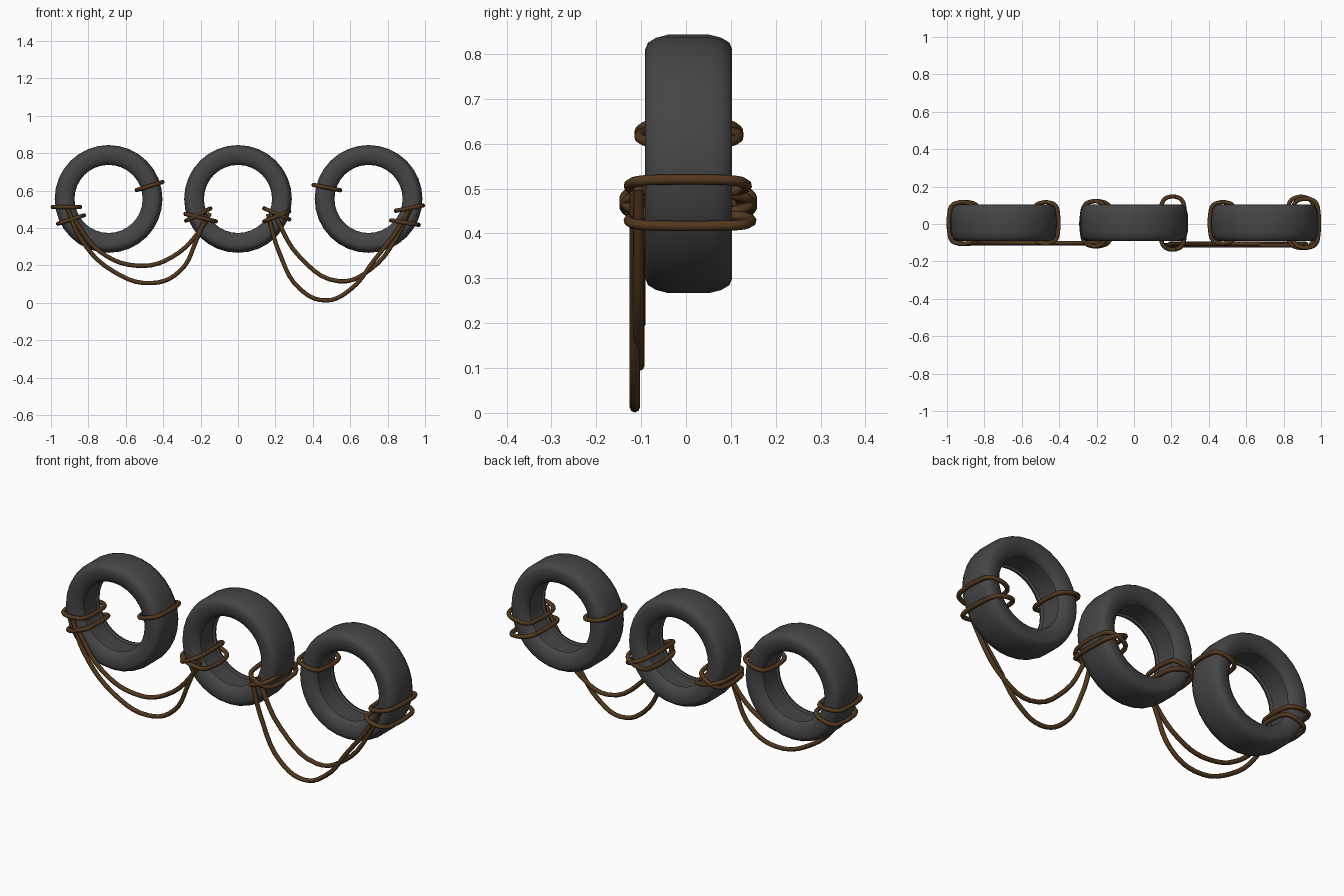
import bpy, bmesh, math
from mathutils import Vector

if "Cube" in bpy.data.objects:
    bpy.data.objects.remove(bpy.data.objects["Cube"])


def material(name, color):
    m = bpy.data.materials.new(name)
    m.diffuse_color = (*color, 1)
    m.use_nodes = True
    m.node_tree.nodes["Principled BSDF"].inputs["Base Color"].default_value = m.diffuse_color
    return m


RUBBER = material("dark_rubber", (0.06, 0.06, 0.06))
ROPE = material("brown_rope", (0.085, 0.04, 0.013))
TYRE_Z, TYRE_Y = 0.555, 0.006

# Tyre cross-section as (radius, y offset): tread, sidewalls, inner lips, shallow hollow
half = [(0.288, 0.046), (0.281, 0.073), (0.270, 0.091), (0.255, 0.097),
        (0.228, 0.096), (0.204, 0.089), (0.187, 0.076), (0.182, 0.062),
        (0.193, 0.055)]
PROFILE = half + [(r, -y) for r, y in reversed(half)]


def tyre(name, x, sides=32):
    bm = bmesh.new()
    rings = []
    for i in range(sides):
        a = 2 * math.pi * i / sides
        rings.append([bm.verts.new((x + r * math.cos(a), TYRE_Y + y,
                                    TYRE_Z + r * math.sin(a))) for r, y in PROFILE])
    n = len(PROFILE)
    for i in range(sides):
        p, q = rings[i], rings[(i + 1) % sides]
        for j in range(n):
            k = (j + 1) % n
            bm.faces.new((p[j], p[k], q[k], q[j]))
    bmesh.ops.recalc_face_normals(bm, faces=bm.faces)
    me = bpy.data.meshes.new(name)
    bm.to_mesh(me)
    bm.free()
    ob = bpy.data.objects.new(name, me)
    bpy.context.collection.objects.link(ob)
    me.materials.append(RUBBER)
    bpy.context.view_layer.objects.active = ob
    ob.select_set(True)
    bpy.ops.object.shade_smooth_by_angle(angle=math.radians(40))
    ob.select_set(False)


def rope(name, pts, cyclic=False, radius=0.0115):
    cu = bpy.data.curves.new(name, "CURVE")
    cu.dimensions = "3D"
    cu.bevel_depth = radius
    cu.bevel_resolution = 2
    cu.resolution_u = 5
    cu.use_fill_caps = True
    sp = cu.splines.new("BEZIER")
    sp.bezier_points.add(len(pts) - 1)
    for b, p in zip(sp.bezier_points, pts):
        b.co = p
        b.handle_left_type = b.handle_right_type = "AUTO"
    sp.use_cyclic_u = cyclic
    cu.materials.append(ROPE)
    ob = bpy.data.objects.new(name, cu)
    bpy.context.collection.objects.link(ob)
    bpy.context.view_layer.objects.active = ob
    ob.select_set(True)
    bpy.ops.object.convert(target="MESH")
    bpy.context.view_layer.objects.active.select_set(False)


def loop(name, a, b, y0, y1):
    # Rounded-square wrap whose front view is the line a-b
    a, b = Vector((a[0], 0, a[1])), Vector((b[0], 0, b[1]))
    mid, arm, d = (a + b) / 2, (b - a) / 2, (b - a).normalized() * 0.0115
    pts = []
    for i in range(12):
        t = 2 * math.pi * (i + 0.5) / 12
        c, s = math.cos(t), math.sin(t)
        u = math.copysign(abs(c) ** 0.55, c)
        v = math.copysign(abs(s) ** 0.55, s)
        p = mid + (arm - d) * u
        p.y = (y0 + y1) / 2 + (y1 - y0 - 0.023) / 2 * v
        pts.append(p)
    rope(name, pts, True)


# Three tyres in a row
for name, x in (("left_tyre", -0.692), ("middle_tyre", 0.0), ("right_tyre", 0.698)):
    tyre(name, x)

# Rope wraps around the tyres
WRAPS = [
    ((-1.0, 0.512), (-0.835, 0.512), -0.115, 0.125),
    ((-0.97, 0.42), (-0.815, 0.47), -0.115, 0.125),
    ((-0.55, 0.60), (-0.395, 0.648), -0.112, 0.125),
    ((-0.29, 0.477), (-0.11, 0.433), -0.127, 0.13),
    ((-0.285, 0.435), (-0.14, 0.508), -0.127, 0.13),
    ((0.132, 0.508), (0.282, 0.442), -0.145, 0.155),
    ((0.132, 0.432), (0.282, 0.492), -0.145, 0.155),
    ((0.395, 0.632), (0.555, 0.60), -0.112, 0.125),
    ((0.835, 0.49), (0.998, 0.522), -0.135, 0.143),
    ((0.81, 0.442), (0.975, 0.415), -0.135, 0.153),
]
for i, w in enumerate(WRAPS):
    loop(f"rope_wrap_{i + 1}", *w)

# Slack ropes hanging between the wraps, in front of the tyres
HANGING = [
    (-0.104, [(-0.91, 0.50), (-0.84, 0.34), (-0.67, 0.17), (-0.46, 0.105),
              (-0.31, 0.17), (-0.22, 0.34), (-0.17, 0.47)]),
    (-0.102, [(-0.88, 0.45), (-0.74, 0.275), (-0.54, 0.198), (-0.36, 0.24),
              (-0.18, 0.42), (-0.15, 0.48)]),
    (-0.114, [(0.16, 0.475), (0.22, 0.27), (0.33, 0.075), (0.47, 0.0125),
              (0.60, 0.07), (0.73, 0.23), (0.86, 0.40), (0.91, 0.49)]),
    (-0.106, [(0.19, 0.48), (0.33, 0.245), (0.54, 0.115), (0.71, 0.18),
              (0.86, 0.37), (0.92, 0.50)]),
]
for i, (y, pts) in enumerate(HANGING):
    rope(f"hanging_rope_{i + 1}", [(x, y, z) for x, z in pts])
